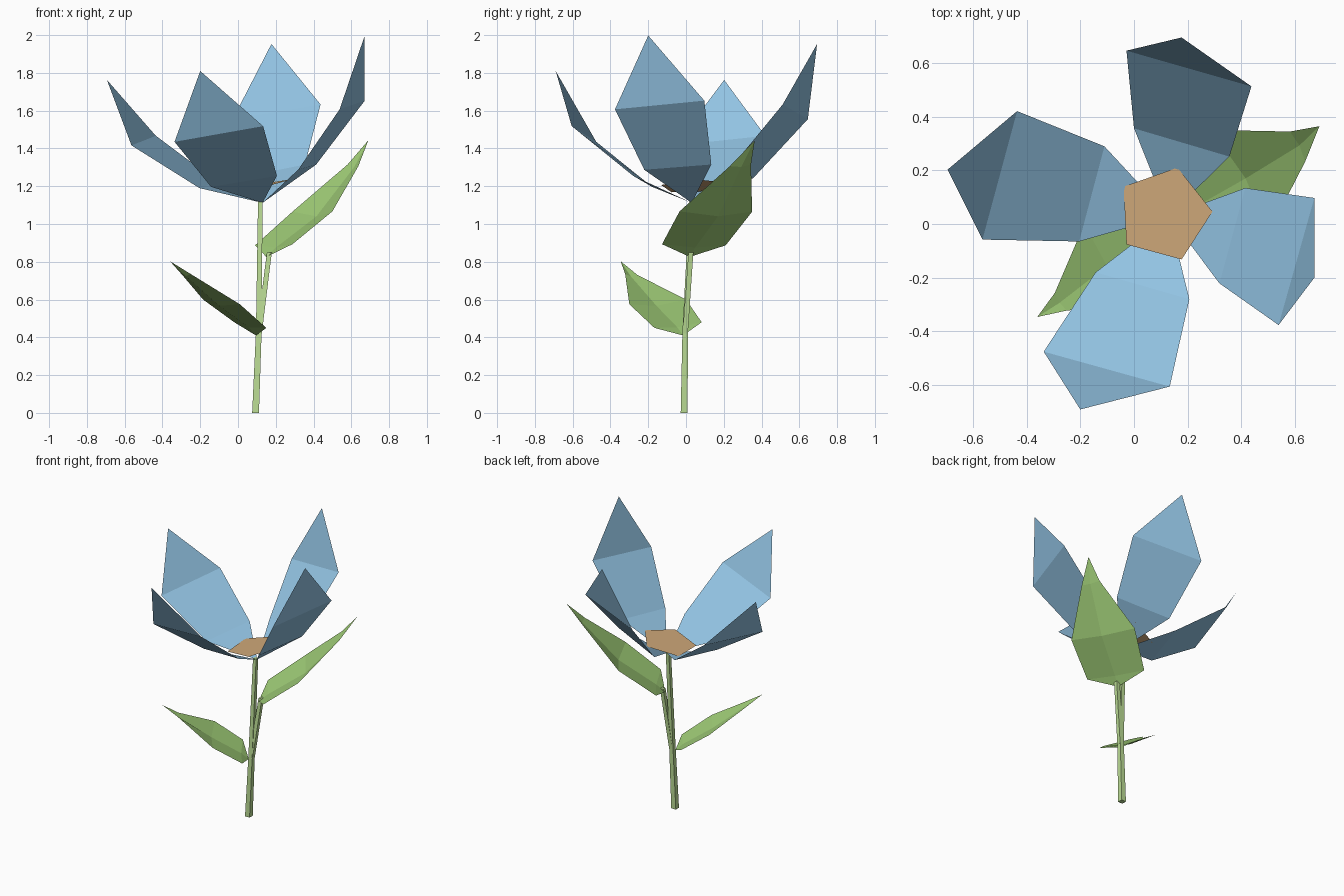
import bpy, bmesh
from mathutils import Vector

if "Cube" in bpy.data.objects:
    bpy.data.objects.remove(bpy.data.objects["Cube"])


def material(name, rgb):
    m = bpy.data.materials.new(name)
    m.diffuse_color = (*rgb, 1)
    m.use_nodes = True
    m.node_tree.nodes["Principled BSDF"].inputs["Base Color"].default_value = m.diffuse_color
    return m


BLUE = material("petal_blue", (0.29, 0.55, 0.77))
TAN = material("centre_tan", (0.62, 0.39, 0.19))
LEAF = material("leaf_green", (0.35, 0.61, 0.185))
STEM = material("stem_green", (0.50, 0.72, 0.30))


def finish(name, bm, mat):
    me = bpy.data.meshes.new(name)
    bm.to_mesh(me)
    bm.free()
    me.materials.append(mat)
    ob = bpy.data.objects.new(name, me)
    bpy.context.collection.objects.link(ob)
    return ob


def blade(name, mat, base, pairs, tip, folds=None):
    """Sheet from a base point through (right, left) edge pairs to a tip.
    folds sinks a midrib below the sheet at each pair."""
    bm = bmesh.new()
    base, tip = Vector(base), Vector(tip)
    rows = []
    for i, (r, l) in enumerate(pairs):
        r, l = Vector(r), Vector(l)
        row = [r, l]
        if folds:
            normal = (r - l).cross(tip - base).normalized()
            row.insert(1, (r + l) / 2 - normal * folds[i])
        rows.append([bm.verts.new(p) for p in row])
    b, t = bm.verts.new(base), bm.verts.new(tip)
    for k in range(len(rows[0]) - 1):
        bm.faces.new((b, rows[0][k], rows[0][k + 1]))
        for low, high in zip(rows, rows[1:]):
            bm.faces.new((low[k], high[k], high[k + 1], low[k + 1]))
        bm.faces.new((rows[-1][k], t, rows[-1][k + 1]))
    return finish(name, bm, mat)


def rod(name, mat, path):
    """Square tapered rod through (x, y, z, width) stations."""
    bm = bmesh.new()
    rings = []
    for x, y, z, w in path:
        h = w / 2
        rings.append([bm.verts.new((x + sx * h, y + sy * h, z))
                      for sx, sy in ((-1, -1), (1, -1), (1, 1), (-1, 1))])
    for a, b in zip(rings, rings[1:]):
        for k in range(4):
            n = (k + 1) % 4
            bm.faces.new((a[k], a[n], b[n], b[k]))
    bm.faces.new(rings[0][::-1])
    bm.faces.new(rings[-1])
    return finish(name, bm, mat)


# stem and its leaf branch
rod("stem", STEM, [(0.093, -0.01, 0, 0.036), (0.11, -0.004, 0.43, 0.03),
                   (0.118, 0.03, 1.12, 0.024)])
rod("leaf_branch", STEM, [(0.112, -0.004, 0.42, 0.028), (0.166, 0.026, 0.85, 0.026)])

# four petals sharing one base point
flower_base = (0.13, 0.03, 1.112)
petals = {
    "front_petal": ([((-0.143, -0.18, 1.197), (0.206, -0.28, 1.255)),
                     ((-0.336, -0.475, 1.435), (0.133, -0.605, 1.518))],
                    (-0.20, -0.69, 1.81)),
    "left_petal": ([((-0.11, 0.289, 1.224), (-0.204, -0.065, 1.19)),
                    ((-0.435, 0.42, 1.467), (-0.564, -0.058, 1.416))],
                   (-0.694, 0.202, 1.763)),
    "back_petal": ([((0.355, 0.251, 1.315), (0.0, 0.356, 1.243)),
                    ((0.437, 0.512, 1.633), (-0.028, 0.645, 1.555))],
                   (0.177, 0.694, 1.953)),
    "right_petal": ([((0.318, -0.221, 1.287), (0.414, 0.134, 1.315)),
                     ((0.538, -0.376, 1.607), (0.671, 0.097, 1.653))],
                    (0.671, -0.20, 1.998)),
}
for name, (pairs, tip) in petals.items():
    blade(name, BLUE, flower_base, pairs, tip)

# tilted five-sided flower centre
bm = bmesh.new()
rim = [(0.162, 0.21), (-0.039, 0.139), (-0.028, -0.076), (0.177, -0.132), (0.292, 0.046)]
bm.faces.new([bm.verts.new((x, y, 1.203 + 0.2 * (x - 0.13) + 0.045 * y)) for x, y in rim])
finish("flower_centre", bm, TAN)

# leaves, folded along the midrib
blade("upper_leaf", LEAF, (0.15, 0.02, 0.826),
      [((0.288, -0.127, 0.893), (0.09, 0.21, 0.887)),
       ((0.50, -0.034, 1.067), (0.288, 0.35, 1.065)),
       ((0.637, 0.232, 1.306), (0.58, 0.344, 1.315))],
      (0.69, 0.364, 1.443), (0.02, 0.035, 0.012))
blade("lower_leaf", LEAF, (0.095, -0.015, 0.41),
      [((-0.02, 0.083, 0.48), (0.15, -0.167, 0.45)),
       ((-0.185, 0.0, 0.60), (0.01, -0.30, 0.575)),
       ((-0.295, -0.257, 0.73), (-0.25, -0.322, 0.735))],
      (-0.36, -0.346, 0.803), (0.015, 0.025, 0.01))
